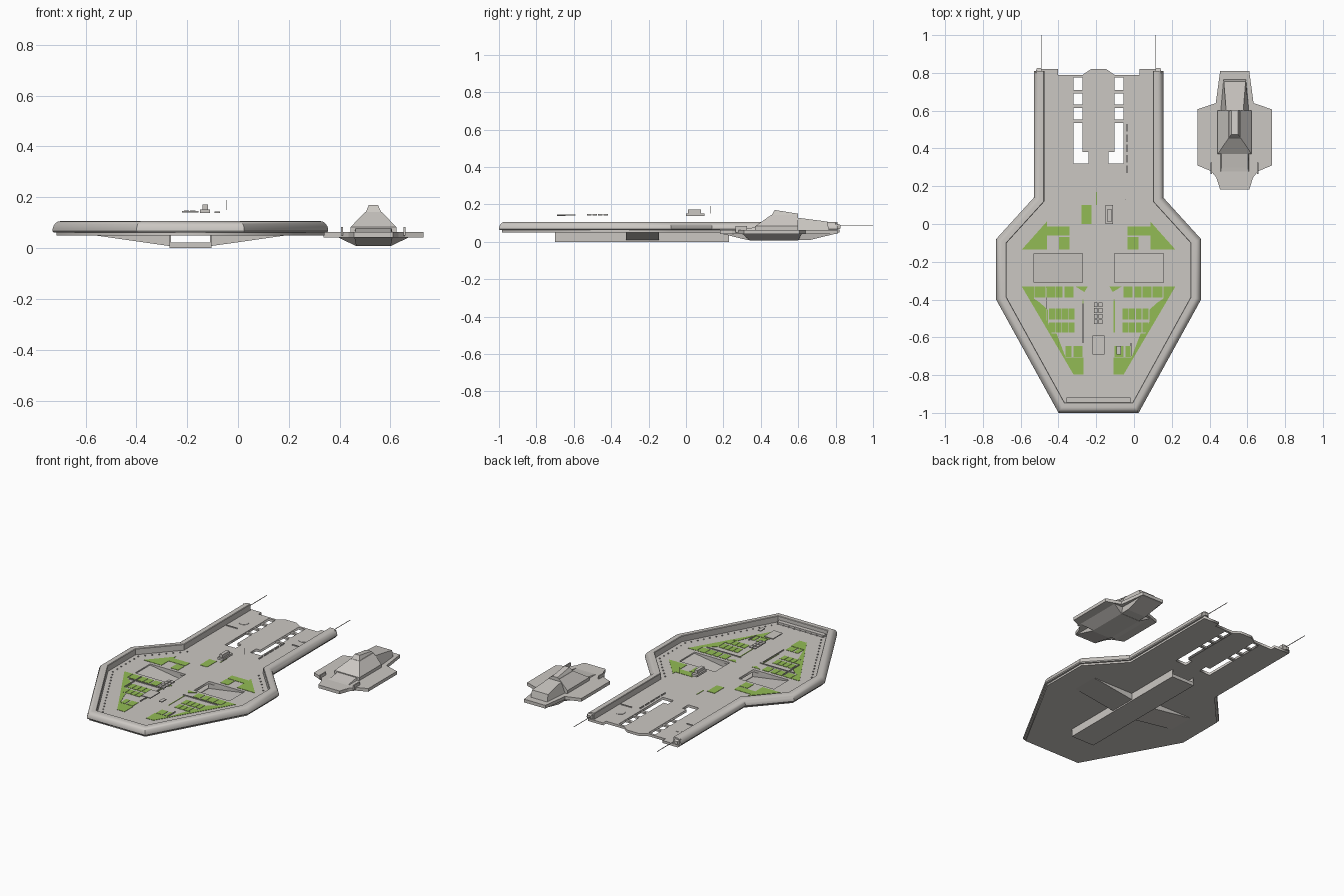
import bpy, bmesh, math
from mathutils import Vector

if "Cube" in bpy.data.objects:
    bpy.data.objects.remove(bpy.data.objects["Cube"])

CX = -0.1875                       # centre line of the big platform
DECK0, DECK1 = 0.05, 0.066         # deck underside and top


def material(name, rgb):
    m = bpy.data.materials.new(name)
    m.diffuse_color = (*rgb, 1)
    m.use_nodes = True
    m.node_tree.nodes["Principled BSDF"].inputs["Base Color"].default_value = m.diffuse_color
    return m


GREY = material("warm_grey", (0.60, 0.575, 0.545))
GREEN = material("lawn_green", (0.29, 0.50, 0.09))


def finish(name, bm, mat):
    bmesh.ops.recalc_face_normals(bm, faces=bm.faces)
    me = bpy.data.meshes.new(name)
    bm.to_mesh(me)
    bm.free()
    me.materials.append(mat)
    ob = bpy.data.objects.new(name, me)
    bpy.context.collection.objects.link(ob)
    return ob


def add_loft(bm, rings, caps=True):
    vs = [[bm.verts.new(p) for p in r] for r in rings]
    n = len(vs[0])
    for a, b in zip(vs, vs[1:]):
        for i in range(n):
            j = (i + 1) % n
            bm.faces.new((a[i], a[j], b[j], b[i]))
    if caps:
        bm.faces.new(vs[0])
        bm.faces.new(vs[-1][::-1])


def loft(name, rings, mat=GREY):
    bm = bmesh.new()
    add_loft(bm, rings)
    return finish(name, bm, mat)


def prisms(name, items, mat=GREY):
    """Several upright prisms (outline, z0, z1) in one object."""
    bm = bmesh.new()
    for poly, z0, z1 in items:
        add_loft(bm, [[(x, y, z) for x, y in poly] for z in (z0, z1)])
    return finish(name, bm, mat)


def rect(x0, x1, y0, y1):
    return [(x0, y0), (x1, y0), (x1, y1), (x0, y1)]


def side(poly, s):
    """Outline given by distance from the centre line, on side s."""
    return [(CX + s * u, y) for u, y in poly]


def ring(x0, x1, y0, y1, z, zb=None):
    zb = z if zb is None else zb
    return [(x0, y0, z), (x1, y0, z), (x1, y1, zb), (x0, y1, zb)]


def inset(path, d):
    """Open path moved to its left by d with mitred corners."""
    p = [Vector(q) for q in path]
    nrm = []
    for a, b in zip(p, p[1:]):
        t = (b - a).normalized()
        nrm.append(Vector((-t.y, t.x)))
    out = []
    for i, q in enumerate(p):
        n0, n1 = nrm[max(i - 1, 0)], nrm[min(i, len(nrm) - 1)]
        m = (n0 + n1).normalized()
        out.append(q + m * (d / m.dot(n0)))
    return out


# ---- Platform outline, left tail round the front to right tail ----
half = [(.3425, .81), (.3425, .14), (.5425, -.08), (.5425, -.40), (.212, -1.0)]
outline = side(half, -1) + side(half[::-1], 1)

# Deck plate with ramp trenches and tail slots cut out
tail = [(.327, .82), (.216, .82), (.216, .79), (.084, .79), (.04, .82)]
trench = [(.085, -.31), (.343, -.31), (.343, -.155), (.085, -.155)]
slot = [(.132, .32), (.132, .775), (.084, .775), (.084, .38), (.053, .38), (.053, .32)]
loops = [[tuple(p) for p in inset(outline, .015)] + side(tail, 1) + side(tail[::-1], -1)]
loops += [side(h, s) for h in (trench, slot) for s in (-1, 1)]
cu = bpy.data.curves.new("deck", 'CURVE')
cu.dimensions, cu.fill_mode = '2D', 'BOTH'
cu.extrude = (DECK1 - DECK0) / 2
for lp in loops:
    sp = cu.splines.new('POLY')
    sp.points.add(len(lp) - 1)
    for pt, (x, y) in zip(sp.points, lp):
        pt.co = (x, y, 0, 1)
    sp.use_cyclic_u = True
cu.materials.append(GREY)
deck = bpy.data.objects.new("deck", cu)
deck.location.z = (DECK0 + DECK1) / 2
bpy.context.collection.objects.link(deck)
bpy.context.view_layer.objects.active = deck
deck.select_set(True)
bpy.ops.object.convert(target='MESH')
bpy.ops.object.select_all(action='DESELECT')

# Rounded rim wall swept along the outline
profile = [(.03 - .03 * math.cos(a), .068 + .038 * math.sin(a))
           for a in [math.radians(15 * k) for k in range(7)]]
profile += [(.052, .106), (.055, .103), (.055, .062), (.004, .062)]
columns = [[(p.x, p.y, z) for p in inset(outline, d)] for d, z in profile]
rim = loft("rim_wall", [list(r) for r in zip(*columns)])
bpy.context.view_layer.objects.active = rim
rim.select_set(True)
bpy.ops.object.shade_smooth_by_angle(angle=math.radians(30))
bpy.ops.object.select_all(action='DESELECT')

# Rim end caps and antennas
for s, nm in ((-1, "left"), (1, "right")):
    x = CX + s * .315
    loft(nm + "_rim_end", [ring(x - .02, x + .02, .80, .80, .066)[:2] +
                           [(x + .02, .80, .10), (x - .02, .80, .10)],
                           [(x - .012, .825, .07), (x + .012, .825, .07),
                            (x + .012, .825, .09), (x - .012, .825, .09)]])
    prisms(nm + "_antenna", [(rect(x + s * -.012 - .0015, x + s * -.012 + .0015, .81, 1.0), .084, .087)])

# Tail rungs across the slots
prisms("tail_rungs", [(side(rect(.08, .136, y - .009, y + .009), s), .052, .064)
                      for y in (.70, .623, .544) for s in (-1, 1)])

# ---- Keel tunnel and ramps underneath ----
walls = [(rect(CX - .083, CX + .083, -.70, .23), 0, .022)]
for s in (-1, 1):
    for y0, y1 in ((-.70, -.315), (-.15, .23)):
        walls.append((side(rect(.077, .083, y0, y1), s), .02, .051))
prisms("keel_tunnel", walls)
for s, nm in ((-1, "left"), (1, "right")):
    slab = [(.375, .05), (.08, .008), (.08, .018), (.343, .058)]
    fin = [(.38, .051), (.08, .008), (.08, .051)]
    bm = bmesh.new()
    for prof, y0, y1 in ((slab, -.315, -.15), (fin, -.32, -.31), (fin, -.155, -.145)):
        add_loft(bm, [[(CX + s * u, y, z) for u, z in prof] for y in (y0, y1)])
    finish(nm + "_ramp", bm, GREY)

# ---- Lawns ----
strip = [(.406, -.332), (.343, -.332), (.343, -.395), (.311, -.416), (.269, -.454),
         (.269, -.517), (.248, -.581), (.222, -.581), (.174, -.708), (.079, -.708),
         (.079, -.798), (.132, -.798)]
blocks = [(.285, .338, -.39, -.332), (.232, .28, -.39, -.332), (.19, .227, -.39, -.332),
          (.132, .18, -.39, -.332), (.143, .174, -.703, -.645), (.085, .132, -.703, -.645),
          (.153, .274, -.061, -.013), (.153, .21, -.135, -.07), (.08, .086, -.575, -.40)]
for y0, y1 in ((-.506, -.448), (-.575, -.522)):
    blocks += [(.127 + .035 * k, .158 + .035 * k, y0, y1) for k in range(4)]
shapes = [strip, [(.274, .013), (.274, -.135), (.406, -.135)],
          [(.121, -.332), (.058, -.332), (.075, -.36)]] + [rect(*b) for b in blocks]
lawns = [side(p, s) for p in shapes for s in (-1, 1)]
lawns += [side(rect(.037, .09, 0, .10), -1), side(rect(.008, .014, .10, .17), -1)]
prisms("lawns", [(p, DECK1 - .004, DECK1 + .002) for p in lawns], GREEN)

# ---- Deck details ----
rails = [(.07, .32, -.405, -.402), (.20, .28, .545, .549)]
low = [(side(rect(*r), s), DECK1, DECK1 + .006) for r in rails for s in (-1, 1)]
low += [(side(rect(.148, .153, .27 + .055 * k, .31 + .055 * k), 1), DECK1, DECK1 + .008) for k in range(5)]
low += [(side(rect(.275, .279, -.51, -.34), -1), DECK1, DECK1 + .008),
        (side(rect(.08, .084, -.63, -.42), -1), DECK1 + .003, DECK1 + .01),
        (side(rect(.17, .174, -.70, -.63), 1), DECK1, DECK1 + .008)]
prisms("deck_rails", low)
prisms("landing_pads", [([(CX + s * .217 + .03 * math.cos(a), .64 + .03 * math.sin(a))
                          for a in [math.tau * k / 16 for k in range(16)]], DECK1 - .002, DECK1 + .002)
                        for s in (-1, 1)])
prisms("front_balcony", [(rect(CX - .17, CX + .17, -.947, -.918), DECK1 - .002, .08)])

# Small lamps round the inner edge
inner = inset(outline, .085)[1:-1]
lamps = []
for a, b in zip(inner, inner[1:]):
    n = max(2, int((b - a).length / .04))
    for k in range(n):
        p = a.lerp(b, k / n)
        lamps.append((rect(p.x - .003, p.x + .003, p.y - .003, p.y + .003), DECK1 - .002, DECK1 + .006))
prisms("edge_lamps", lamps)

# Raised roofs and control block, hovering above the rim
roofs = [(rect(-.22, -.155, -.69, -.59), .141, .147), (rect(-.093, -.07, -.69, -.645), .139, .144)]
roofs += [(rect(x, x + .02, y, y + .024), .141, .148)
          for x in (-.212, -.188) for y in (-.53, -.50, -.47, -.44)]
prisms("hovering_roofs", roofs)
prisms("control_block", [(rect(-.15, -.11, 0, .10), .138, .152), (rect(-.14, -.118, .01, .08), .15, .172),
                         (rect(-.046, -.043, .128, .131), .15, .19)])

# ---- Small shuttle beside the platform ----
SX = .533
craft = [(.077, .183), (.098, .247), (.125, .28), (.197, .31), (.197, .607), (.10, .64), (.077, .81)]
plan = [(SX + u, y) for u, y in craft] + [(SX - u, y) for u, y in craft[::-1]]
prisms("shuttle_wings", [(plan, .042, .063)])
loft("shuttle_belly", [ring(SX - .14, SX + .14, .30, .62, .043),
                       ring(SX - .068, SX + .068, .34, .60, .008)])
loft("shuttle_nose_belly", [ring(SX - .075, SX + .075, .19, .80, .043),
                            ring(SX - .068, SX + .068, .33, .66, .009)])
loft("shuttle_tower", [ring(SX - .09, SX + .09, .37, .60, .06),
                       ring(SX - .09, SX + .09, .37, .60, .083),
                       ring(SX - .032, SX + .032, .455, .60, .143)])
loft("shuttle_cabin", [ring(SX - .031, SX + .031, .456, .60, .14),
                       ring(SX - .018, SX + .018, .475, .60, .17, .15)])
loft("shuttle_nose_ramp", [ring(SX - .075, SX + .075, .27, .40, .062),
                           ring(SX - .07, SX + .07, .30, .40, .066, .082)])
loft("shuttle_engine", [[(SX - .075, .60, .06), (SX + .075, .60, .06), (SX + .06, .765, .06), (SX - .06, .765, .06)],
                        [(SX - .045, .60, .128), (SX + .045, .60, .128), (SX + .058, .755, .108), (SX - .058, .755, .108)]])
prisms("shuttle_fins", [(rect(SX + s * .123 - .004, SX + s * .123 + .004, .265, .325), .05, .083)
                        for s in (-1, 1)])
